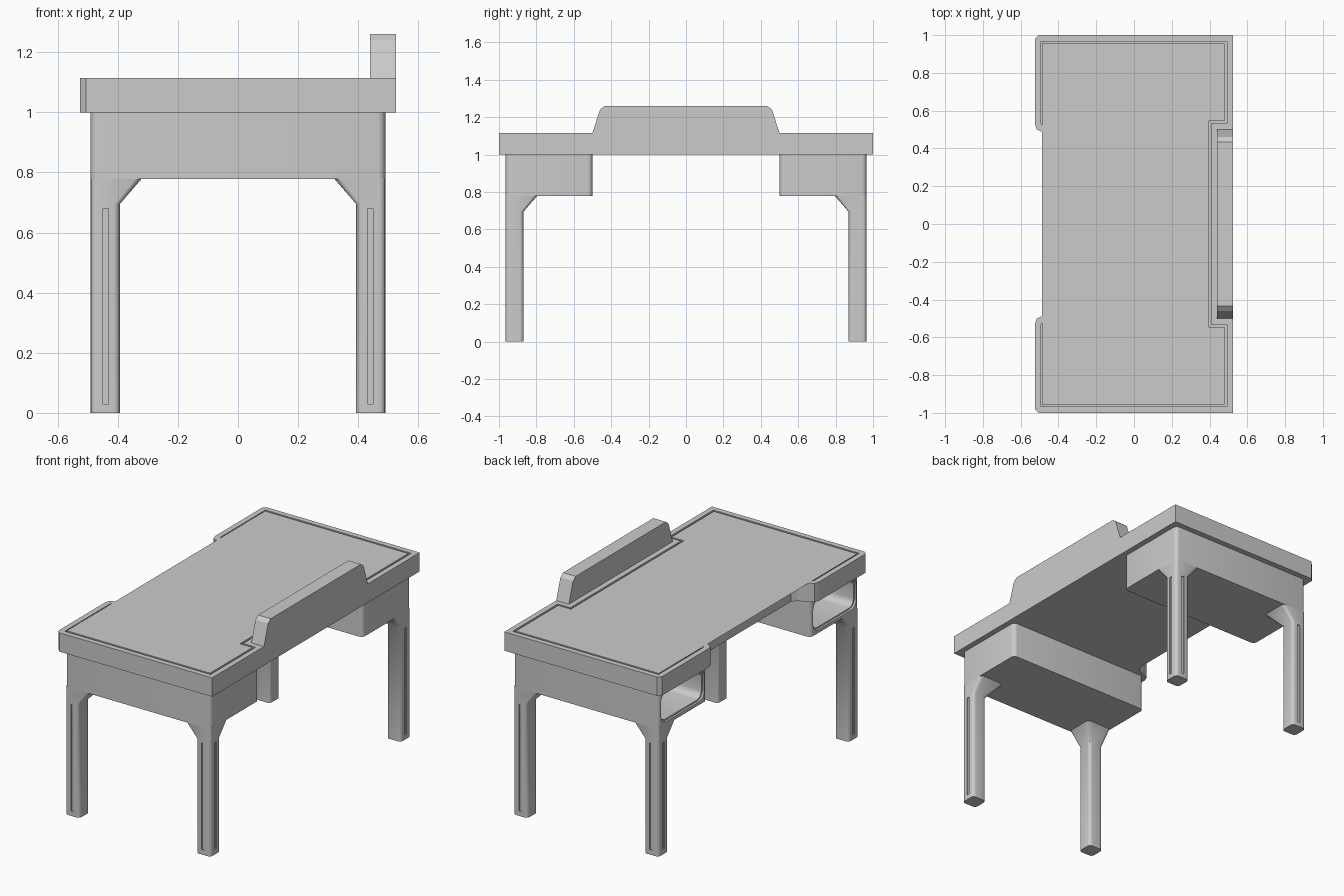
import bpy, bmesh, math
from mathutils import Vector

if "Cube" in bpy.data.objects:
    bpy.data.objects.remove(bpy.data.objects["Cube"])


def loft(name, loops):
    """Skin equal-length point loops and cap both ends."""
    bm = bmesh.new()
    rows = [[bm.verts.new(p) for p in lp] for lp in loops]
    n = len(rows[0])
    bm.faces.new(rows[0])
    bm.faces.new(rows[-1])
    for a, b in zip(rows, rows[1:]):
        for i in range(n):
            j = (i + 1) % n
            bm.faces.new((a[i], a[j], b[j], b[i]))
    bmesh.ops.recalc_face_normals(bm, faces=bm.faces)
    me = bpy.data.meshes.new(name)
    bm.to_mesh(me)
    bm.free()
    ob = bpy.data.objects.new(name, me)
    bpy.context.collection.objects.link(ob)
    return ob


def flat(pts, h, axis='z'):
    return [(x, y, h) if axis == 'z' else (h, x, y) for x, y in pts]


def prism(name, pts, lo, hi, axis='z'):
    return loft(name, [flat(pts, lo, axis), flat(pts, hi, axis)])


def rounded_rect(x0, x1, y0, y1, r, seg=4):
    pts = []
    corners = [(x1 - r, y1 - r), (x0 + r, y1 - r), (x0 + r, y0 + r), (x1 - r, y0 + r)]
    for k, (cx, cy) in enumerate(corners):
        for i in range(seg + 1):
            a = math.pi / 2 * (k + i / seg)
            pts.append((cx + r * math.cos(a), cy + r * math.sin(a)))
    return pts


def offset(pts, d):
    """Inward mitred offset of a counter-clockwise outline."""
    out = []
    for i, p in enumerate(pts):
        p, a, b = Vector(p), Vector(pts[i - 1]), Vector(pts[(i + 1) % len(pts)])
        e, f = (p - a).normalized(), (b - p).normalized()
        n, m = Vector((-e.y, e.x)), Vector((-f.y, f.x))
        out.append(tuple(p + (n + m) * d / (1 + n.dot(m))))
    return out


def activate(ob):
    bpy.ops.object.select_all(action='DESELECT')
    bpy.context.view_layer.objects.active = ob
    ob.select_set(True)


def cut(ob, cutter):
    mod = ob.modifiers.new('cut', 'BOOLEAN')
    mod.operation = 'DIFFERENCE'
    mod.object = cutter
    activate(ob)
    bpy.ops.object.modifier_apply(modifier=mod.name)
    bpy.data.objects.remove(cutter)


def smooth(ob, angle=32):
    activate(ob)
    bpy.ops.object.shade_smooth_by_angle(angle=math.radians(angle))


# Desk top with a knee recess, a slot for the back panel and a border groove
half = [(0.525, 0.5), (0.525, 1), (-0.505, 1), (-0.525, 0.98), (-0.525, 0.53),
        (-0.515, 0.5), (-0.43, 0.462), (-0.405, 0.435)]
half.insert(0, (0.44, 0.5))
outline = half + [(x, -y) for x, y in reversed(half)]
outer, inner = offset(outline, 0.033), offset(outline, 0.045)
loft('desk_top', [flat(outline, 1.0), flat(outline, 1.115), flat(outer, 1.115),
                  flat(outer, 1.105), flat(inner, 1.105), flat(inner, 1.115)])

# Back panel, filling the slot and rising above the top
right = [(0.5, 1.0), (0.5, 1.115), (0.46, 1.24), (0.435, 1.26)]
prism('back_panel', right + [(-y, z) for y, z in reversed(right)], 0.44, 0.525, 'x')

for sy in (-1, 1):
    side = 'left' if sy < 0 else 'right'

    # Open storage compartment with a stepped rim
    y0, y1 = sorted((0.5 * sy, 0.965 * sy))
    box = prism('compartment_' + side, rounded_rect(-0.49, 0.49, y0, y1, 0.025), 0.778, 1.0)
    cut(box, prism('rim_cutter', rounded_rect(y0 + .025, y1 - .025, .797, .985, .05),
                   -0.6, -0.478, 'x'))
    cut(box, prism('cavity_cutter', rounded_rect(y0 + .035, y1 - .035, .807, .975, .042),
                   -0.6, 0.44, 'x'))
    smooth(box)

    # Legs flaring into the compartment, with slits on the outer faces
    for sx in (-1, 1):
        rings = []
        for z, w in ((0, .097), (.695, .097), (.782, .172)):
            ring = rounded_rect(0.49 - w, 0.49, 0.965 - w, 0.965, 0.02)
            rings.append(flat([(x * sx, y * sy) for x, y in ring], z))
        leg = loft('leg_%s_%s' % (side, 'front' if sx < 0 else 'rear'), rings)
        cx, cy = 0.44 * sx, 0.915 * sy
        for x, y, w, d in ((0.49 * sx, cy, .006, .009), (cx, 0.965 * sy, .009, .006)):
            cut(leg, prism('slit_cutter', [(x - w, y - d), (x + w, y - d),
                                           (x + w, y + d), (x - w, y + d)], 0.03, 0.68))
        smooth(leg, 50)
